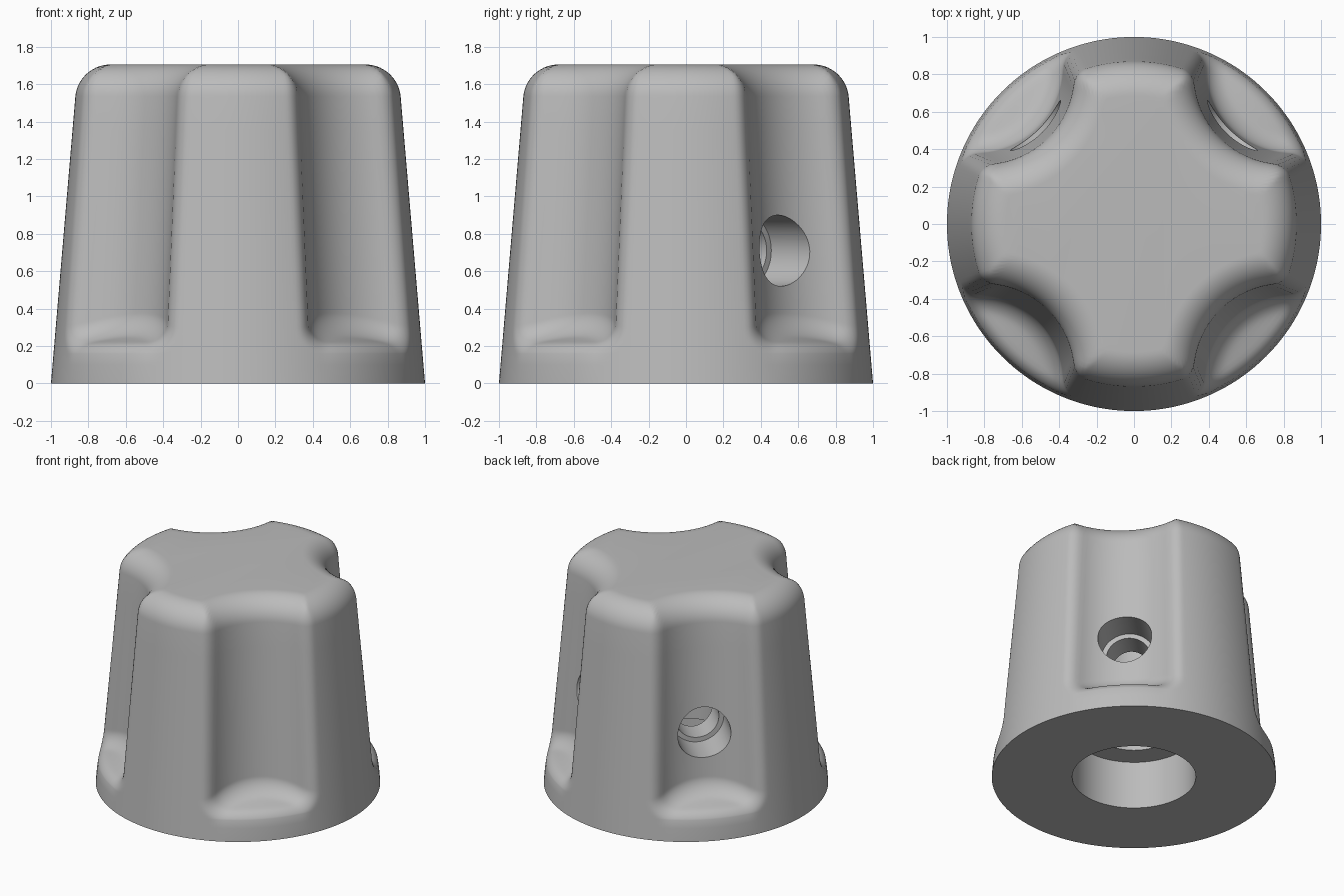
import bpy, bmesh, math
from mathutils import Vector, Matrix

cube = bpy.data.objects.get("Cube")
if cube:
    bpy.data.objects.remove(cube, do_unlink=True)

HEIGHT, FILLET, SIDES = 1.705, 0.17, 288
FLUTE_RADIUS = 0.48

grey = bpy.data.materials.new("plain grey")
grey.use_nodes = True
grey.diffuse_color = (0.5, 0.5, 0.5, 1)
grey.node_tree.nodes["Principled BSDF"].inputs["Base Color"].default_value = (0.5, 0.5, 0.5, 1)


def round_max(a, b, r):
    """Larger of two distances, with the meeting edge rounded to radius r."""
    return min(-r, max(a, b)) + math.hypot(max(a + r, 0), max(b + r, 0))


def knob_distance(r, turn, z):
    """Distance to a tapered body with a finger flute; turn is measured from the flute."""
    cone = r - (1 - 0.085 * z)
    centre = 1.234 - 0.067 * z
    flute = FLUTE_RADIUS - math.hypot(r * math.cos(turn) - centre, r * math.sin(turn))
    ledge = z - (0.2 + 0.3 * (0.98 - r))
    cut = -round_max(-flute, -ledge, 0.1)
    return round_max(cone, cut, 0.06)


def outline_radius(turn, z, inset):
    low, high = 0.0, 1.01
    for _ in range(22):
        mid = (low + high) / 2
        if knob_distance(mid, turn, z) + inset > 0:
            high = mid
        else:
            low = mid
    return low


# Levels as (height, inset): base band, flute ledge, wall, rounded top edge
levels = [(0, 0), (0.1, 0)]
levels += [(0.16 + 0.008 * i, 0) for i in range(32)]
levels += [(0.44 + 0.182 * i, 0) for i in range(6)]
for i in range(15):
    a = math.pi / 2 * i / 14
    levels.append((HEIGHT - FILLET + FILLET * math.sin(a), FILLET * (1 - math.cos(a))))

# Knob body lofted from the outlines
bm = bmesh.new()
rings = []
for z, inset in levels:
    ring = []
    for i in range(SIDES):
        angle = 2 * math.pi * i / SIDES
        turn = angle % (math.pi / 2) - math.pi / 4
        r = outline_radius(turn, z, inset)
        ring.append(bm.verts.new((r * math.cos(angle), r * math.sin(angle), z)))
    rings.append(ring)
for lower, upper in zip(rings, rings[1:]):
    for i in range(SIDES):
        j = (i + 1) % SIDES
        bm.faces.new((lower[i], lower[j], upper[j], upper[i]))
bm.faces.new(rings[0][::-1])
bm.faces.new(rings[-1])
mesh = bpy.data.meshes.new("knob_body")
bm.to_mesh(mesh)
bm.free()
mesh.materials.append(grey)
knob = bpy.data.objects.new("knob_body", mesh)
bpy.context.collection.objects.link(knob)
bpy.context.view_layer.objects.active = knob
knob.select_set(True)


def drill(name, start, end, radius):
    """Cut a round hole running between two points."""
    start, end = Vector(start), Vector(end)
    axis = end - start
    bm = bmesh.new()
    place = Matrix.Translation((start + end) / 2) @ axis.to_track_quat("Z", "Y").to_matrix().to_4x4()
    bmesh.ops.create_cone(bm, cap_ends=True, segments=64, radius1=radius, radius2=radius,
                          depth=axis.length, matrix=place)
    tool_mesh = bpy.data.meshes.new(name)
    bm.to_mesh(tool_mesh)
    bm.free()
    tool_mesh.materials.append(grey)
    tool = bpy.data.objects.new(name, tool_mesh)
    bpy.context.collection.objects.link(tool)
    tool.hide_render = True
    cut = knob.modifiers.new(name, "BOOLEAN")
    cut.operation, cut.solver, cut.object = "DIFFERENCE", "EXACT", tool
    bpy.ops.object.modifier_apply(modifier=name)
    bpy.data.objects.remove(tool, do_unlink=True)


# Stepped shaft bore from below
drill("wide_bore", (0, 0, -0.2), (0, 0, 0.37), 0.435)
drill("shaft_bore", (0, 0, 0.3), (0, 0, 1.3), 0.265)

# Two stepped set-screw holes in the back flutes
for side in (-1, 1):
    out = Vector((side, 1, 0)).normalized()
    up = Vector((0, 0, 0.71))
    drill("screw_hole", up + out * 0.455, up + out * 1.2, 0.19)
    drill("screw_thread", up + out * 0.15, up + out * 0.6, 0.155)

bpy.ops.object.shade_smooth_by_angle(angle=math.radians(35))
